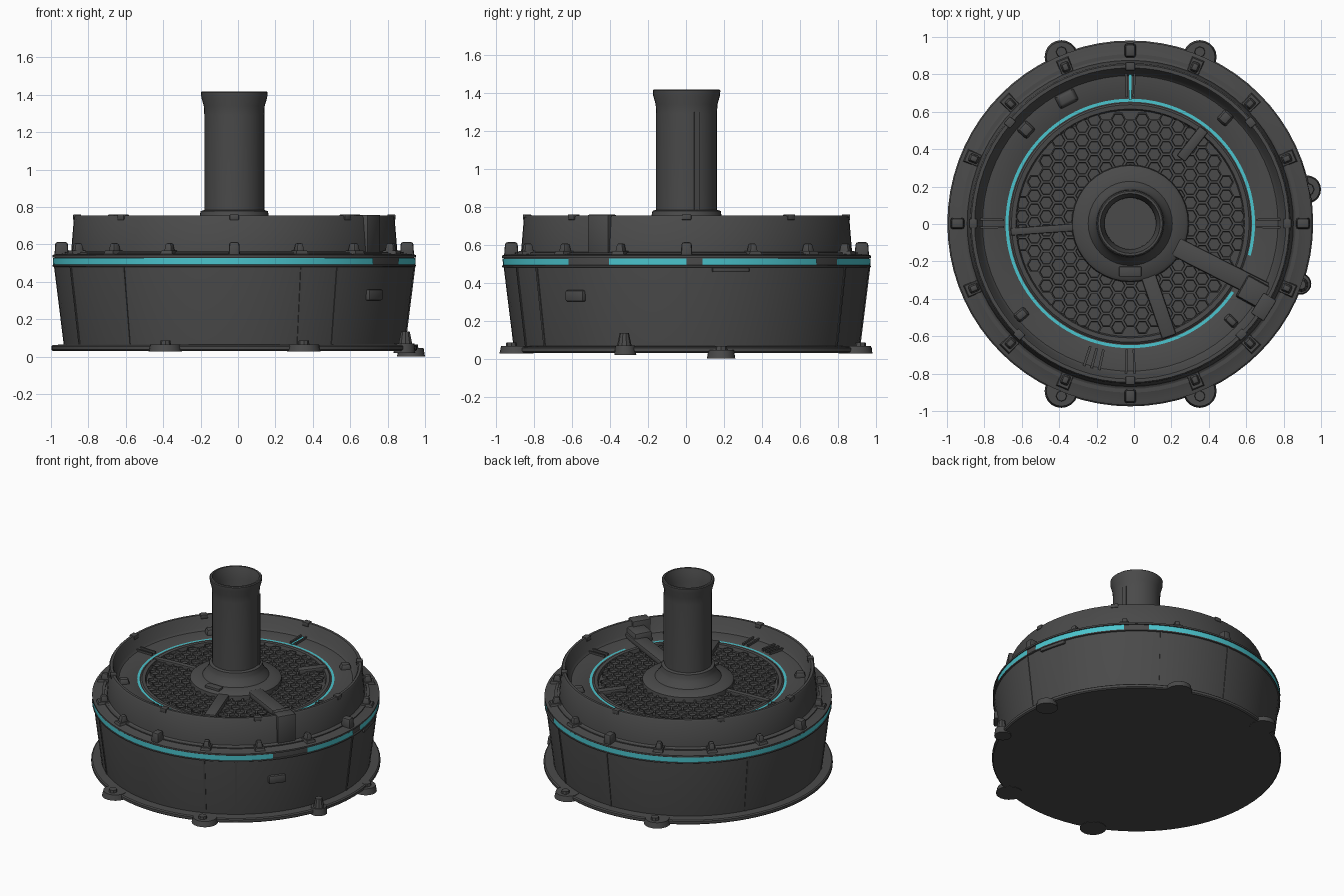
import bpy, bmesh, math
from mathutils import Vector, Matrix

if "Cube" in bpy.data.objects:
    bpy.data.objects.remove(bpy.data.objects["Cube"])

CX, CY = -0.02, 0.003


def material(name, rgb):
    m = bpy.data.materials.new(name)
    m.diffuse_color = (*rgb, 1)
    m.use_nodes = True
    m.node_tree.nodes["Principled BSDF"].inputs["Base Color"].default_value = m.diffuse_color
    return m


GREY = material("dark grey", (0.068, 0.068, 0.068))
CYAN = material("cyan glow", (0.07, 0.56, 0.62))


def finish(bm, name, mat=GREY, angle=35):
    bmesh.ops.recalc_face_normals(bm, faces=bm.faces)
    me = bpy.data.meshes.new(name)
    bm.to_mesh(me)
    bm.free()
    ob = bpy.data.objects.new(name, me)
    bpy.context.collection.objects.link(ob)
    me.materials.append(mat)
    bpy.ops.object.select_all(action='DESELECT')
    ob.select_set(True)
    bpy.context.view_layer.objects.active = ob
    bpy.ops.object.shade_smooth_by_angle(angle=math.radians(angle))
    return ob


def lathe(name, profile, mat=GREY, n=72, closed=False, gaps=()):
    """Spin (radius, z) points round the axis; gaps are (start, end) degrees left out."""
    bm = bmesh.new()
    rings = []
    for r, z in profile:
        if r == 0:
            rings.append([bm.verts.new((CX, CY, z))] * n)
        else:
            rings.append([bm.verts.new((CX + r * math.cos(2 * math.pi * i / n),
                                        CY + r * math.sin(2 * math.pi * i / n), z)) for i in range(n)])
    pairs = list(zip(rings, rings[1:]))
    if closed:
        pairs.append((rings[-1], rings[0]))
    for a, b in pairs:
        for i in range(n):
            if any(s <= (i + 0.5) * 360 / n < e for s, e in gaps):
                continue
            j = (i + 1) % n
            vs = list(dict.fromkeys([a[i], a[j], b[j], b[i]]))
            bm.faces.new(vs)
    return finish(bm, name, mat)


def radial_box(name, deg, r0, r1, width, z0, z1, mat=GREY, taper=1.0, bevel=0.0):
    """Box lying along a radius, optionally narrower at its top."""
    bm = bmesh.new()
    bmesh.ops.create_cube(bm, size=1)
    for v in bm.verts:
        k = taper if v.co.z > 0 else 1
        v.co = Vector(((r0 + r1) / 2 + v.co.x * (r1 - r0) * k, v.co.y * width * k,
                       (z0 + z1) / 2 + v.co.z * (z1 - z0)))
    if bevel:
        bmesh.ops.bevel(bm, geom=bm.edges[:], offset=bevel, segments=2, affect='EDGES', profile=0.5)
    bm.transform(Matrix.Translation((CX, CY, 0)) @ Matrix.Rotation(math.radians(deg), 4, 'Z'))
    return finish(bm, name, mat)


def disc(name, x, y, r, z0, z1, top=0.9, n=20):
    bm = bmesh.new()
    bmesh.ops.create_cone(bm, cap_ends=True, segments=n, radius1=r, radius2=r * top, depth=z1 - z0)
    bm.transform(Matrix.Translation((x, y, (z0 + z1) / 2)))
    return finish(bm, name)


# Drum: base flange, flared wall, glow groove, ledge, upper rim and recessed floor
lathe("drum_body", [(0, 0.03), (0.97, 0.03), (0.978, 0.037), (0.978, 0.055), (0.97, 0.062), (0.912, 0.065),
                    (0.964, 0.485), (0.962, 0.53), (0.972, 0.531), (0.972, 0.543), (0.955, 0.548),
                    (0.885, 0.552), (0.872, 0.562), (0.857, 0.745), (0.85, 0.755), (0.832, 0.755),
                    (0.825, 0.745), (0.805, 0.67), (0.79, 0.655), (0.675, 0.652), (0.668, 0.648),
                    (0.645, 0.648), (0.635, 0.656), (0.612, 0.654), (0.605, 0.63), (0, 0.63)])
# Raised trim lines on the ledge
lathe("ledge_trim", [(0.905, 0.55), (0.905, 0.558), (0.885, 0.558), (0.885, 0.55)], closed=True)
lathe("wall_lip", [(0.96, 0.478), (0.972, 0.482), (0.972, 0.490), (0.96, 0.494)], closed=True)

# Glowing bands
lathe("outer_glow_band", [(0.968, 0.492), (0.969, 0.528)], CYAN, gaps=[(0, 5), (45, 55), (320, 335)])
lathe("floor_glow_ring", [(0.651, 0.652), (0.667, 0.652)], CYAN, n=96, gaps=[(326, 344)])
radial_box("floor_glow_line", 90, 0.66, 0.815, 0.014, 0.655, 0.661, CYAN)

# Honeycomb grille
bm = bmesh.new()
pitch = 0.074
R = pitch / math.sqrt(3)
for col in range(-12, 13):
    for row in range(-12, 13):
        x = col * R * 1.5
        y = (row + 0.5 * (col % 2)) * pitch
        if 0.27 < math.hypot(x, y) < 0.59:
            bm.faces.new([bm.verts.new((CX + x + R * math.cos(k * math.pi / 3),
                                        CY + y + R * math.sin(k * math.pi / 3), 0.65)) for k in range(6)])
bmesh.ops.remove_doubles(bm, verts=bm.verts, dist=0.002)
rim = [e for e in bm.edges if e.is_boundary]
cells = bm.faces[:]
bmesh.ops.inset_individual(bm, faces=cells, thickness=0.007, depth=0)
walls = bmesh.ops.extrude_discrete_faces(bm, faces=cells)["faces"]
for f in walls:
    c = f.calc_center_median()
    for v in f.verts:
        v.co = c + (v.co - c) * 0.92 - Vector((0, 0, 0.016))
skirt = bmesh.ops.extrude_edge_only(bm, edges=rim)["geom"]
for v in skirt:
    if isinstance(v, bmesh.types.BMVert):
        v.co.z = 0.628
finish(bm, "honeycomb_grille", angle=20)

# Central hub and open flared tube
lathe("hub_collar", [(0.315, 0.628), (0.31, 0.668), (0.295, 0.68), (0.225, 0.69), (0.205, 0.715),
                     (0.192, 0.735), (0.185, 0.75), (0.18, 0.778), (0.155, 0.785)], n=40)
lathe("centre_tube", [(0.160, 0.70), (0.160, 1.29), (0.163, 1.34), (0.176, 1.385), (0.178, 1.413), (0.172, 1.418),
                      (0.160, 1.418), (0.152, 1.39), (0.138, 1.33), (0.136, 0.72), (0, 0.72)], n=32)
radial_box("hub_block", 270, 0.23, 0.285, 0.12, 0.67, 0.698, bevel=0.006)
radial_box("tube_seam", 20, 0.152, 0.167, 0.03, 0.77, 1.30)

# Spokes over the grille, with the wide arm hooked over the rim
radial_box("wide_arm", -27, 0.27, 0.84, 0.105, 0.64, 0.685, bevel=0.012)
radial_box("arm_pad", -29, 0.68, 0.845, 0.14, 0.65, 0.72, taper=0.9, bevel=0.01)
radial_box("arm_rim_clip", -32, 0.80, 0.882, 0.13, 0.557, 0.758, bevel=0.006)
radial_box("front_spoke", -71, 0.28, 0.64, 0.08, 0.63, 0.672, bevel=0.01)
radial_box("left_spoke", 184, 0.28, 0.64, 0.04, 0.63, 0.663, bevel=0.006)
radial_box("back_spoke", 52, 0.44, 0.64, 0.055, 0.63, 0.668, bevel=0.008)

# Ribs and small fittings on the recessed floor
for deg in (0, 180, 90, 270):
    for off in (-1.6, 1.6):
        radial_box("floor_rib", deg + off, 0.675, 0.815, 0.012, 0.648, 0.668)
for deg in (252, 255, 258):
    radial_box("vent_slat", deg, 0.69, 0.80, 0.014, 0.65, 0.672)
for deg, r, w in ((117, 0.75, 0.12), (138, 0.75, 0.08), (48, 0.76, 0.07), (220, 0.76, 0.06), (316, 0.75, 0.05)):
    radial_box("floor_fitting", deg, r - 0.04, r + 0.04, w, 0.645, 0.69, taper=0.7, bevel=0.012)
for deg in (0, 40, 90, 140, 180, 225, 270, 315):
    radial_box("rim_cap", deg, 0.818, 0.862, 0.05, 0.73, 0.76, bevel=0.005)

# Sixteen clamps on the ledge: rounded blocks and tapered pegs
for i in range(16):
    deg = i * 22.5
    if i % 4 == 0:
        radial_box("ledge_clamp", deg, 0.885, 0.962, 0.062, 0.535, 0.613, taper=0.85, bevel=0.012)
    else:
        radial_box("ledge_peg_foot", deg, 0.865, 0.955, 0.075, 0.54, 0.566, taper=0.8)
        radial_box("ledge_peg", deg, 0.875, 0.935, 0.05, 0.55, 0.607, taper=0.65, bevel=0.01)

# Thin vertical panel seams on the wall
for deg in (292, 305, 232, 205, 0, 90, 150, 60):
    bm = bmesh.new()
    bmesh.ops.create_cube(bm, size=1)
    for v in bm.verts:
        r = 0.909 if v.co.z < 0 else 0.961
        v.co = Vector((r + v.co.x * 0.014, v.co.y * 0.014, 0.065 if v.co.z < 0 else 0.48))
    bm.transform(Matrix.Translation((CX, CY, 0)) @ Matrix.Rotation(math.radians(deg), 4, 'Z'))
    finish(bm, "wall_seam")
radial_box("wall_latch", 322, 0.92, 0.965, 0.12, 0.30, 0.36, bevel=0.01)
radial_box("side_latch", 14, 0.94, 0.972, 0.20, 0.455, 0.48, bevel=0.006)

# Mounting lugs round the foot
for sx in (-1, 1):
    for sy in (-1, 1):
        x, y = CX + 0.002 + sx * 0.37, sy * 0.893
        disc("mounting_lug", x, y, 0.09, 0.027, 0.066)
        disc("lug_bolt", x, y * 1.03, 0.03, 0.06, 0.085, n=8)
disc("side_lug", 0.925, 0.185, 0.075, 0.0, 0.045)
disc("side_lug_bolt", 0.93, 0.185, 0.035, 0.04, 0.065, n=8)
disc("corner_lug", 0.89, -0.32, 0.058, 0.02, 0.07)
disc("corner_lug_knob", 0.895, -0.325, 0.04, 0.06, 0.135, top=0.6, n=10)
